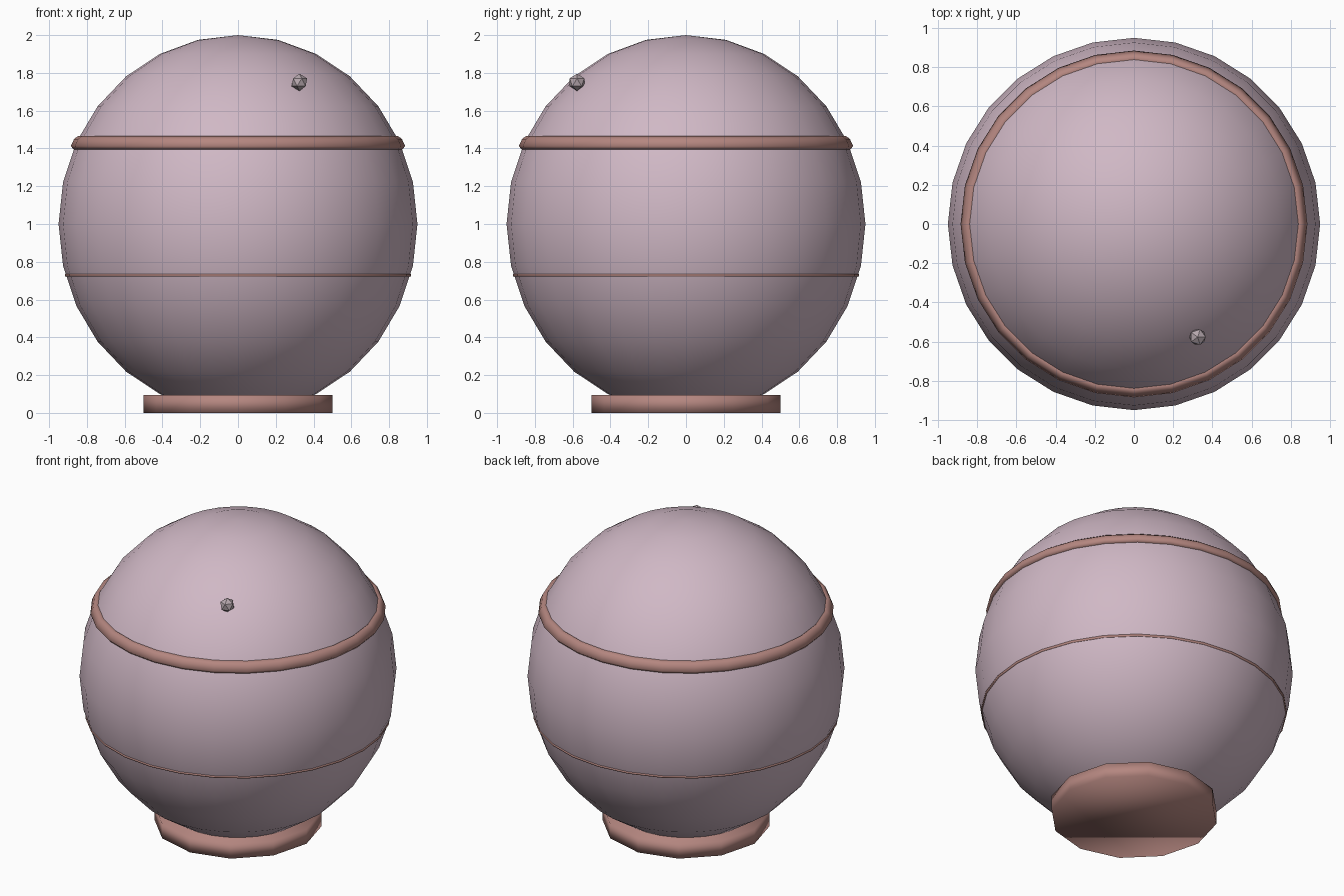
import bpy
import bmesh
from math import cos, sin, tau

cube = bpy.data.objects.get("Cube")
if cube:
    bpy.data.objects.remove(cube, do_unlink=True)


def material(name, rgb):
    mat = bpy.data.materials.new(name)
    mat.use_nodes = True
    mat.diffuse_color = (*rgb, 1)
    mat.node_tree.nodes["Principled BSDF"].inputs["Base Color"].default_value = (*rgb, 1)
    return mat


def finish(name, mat, smooth=True):
    obj = bpy.context.object
    obj.name = name
    obj.data.materials.append(mat)
    for poly in obj.data.polygons:
        poly.use_smooth = smooth
    return obj


def hoop(name, profile, mat, sides=28):
    """Closed ring swept around z from (radius, height) points."""
    bm = bmesh.new()
    loops = []
    for i in range(sides):
        a = tau * i / sides
        loops.append([bm.verts.new((r * cos(a), r * sin(a), z)) for r, z in profile])
    n = len(profile)
    for i in range(sides):
        a, b = loops[i], loops[(i + 1) % sides]
        for j in range(n):
            k = (j + 1) % n
            bm.faces.new((a[j], b[j], b[k], a[k]))
    bmesh.ops.recalc_face_normals(bm, faces=bm.faces)
    mesh = bpy.data.meshes.new(name)
    bm.to_mesh(mesh)
    bm.free()
    obj = bpy.data.objects.new(name, mesh)
    bpy.context.collection.objects.link(obj)
    bpy.context.view_layer.objects.active = obj
    return finish(name, mat)


mauve = material("pale mauve", (0.63, 0.48, 0.56))
clay = material("dusty clay", (0.46, 0.24, 0.215))
grey = material("mauve grey", (0.47, 0.39, 0.42))

# Main body, slightly taller than wide
bpy.ops.mesh.primitive_uv_sphere_add(segments=28, ring_count=14, radius=1, location=(0, 0, 1))
body = finish("body", mauve)
body.scale = (0.95, 0.95, 1)

# Foot disc
bpy.ops.mesh.primitive_cylinder_add(vertices=12, radius=0.5, depth=0.095, location=(0, 0, 0.0475))
finish("foot", clay)

# Raised upper band and thin lower seam
hoop("upper_band", [(0.82, 1.45), (0.845, 1.467), (0.868, 1.45),
                    (0.885, 1.412), (0.87, 1.395), (0.82, 1.395)], clay)
hoop("lower_seam", [(0.89, 0.735), (0.915, 0.735), (0.915, 0.723), (0.89, 0.723)], clay)

# Small faceted stud
bpy.ops.mesh.primitive_ico_sphere_add(subdivisions=1, radius=0.046, location=(0.325, -0.577, 1.75))
finish("stud", grey, smooth=False)
